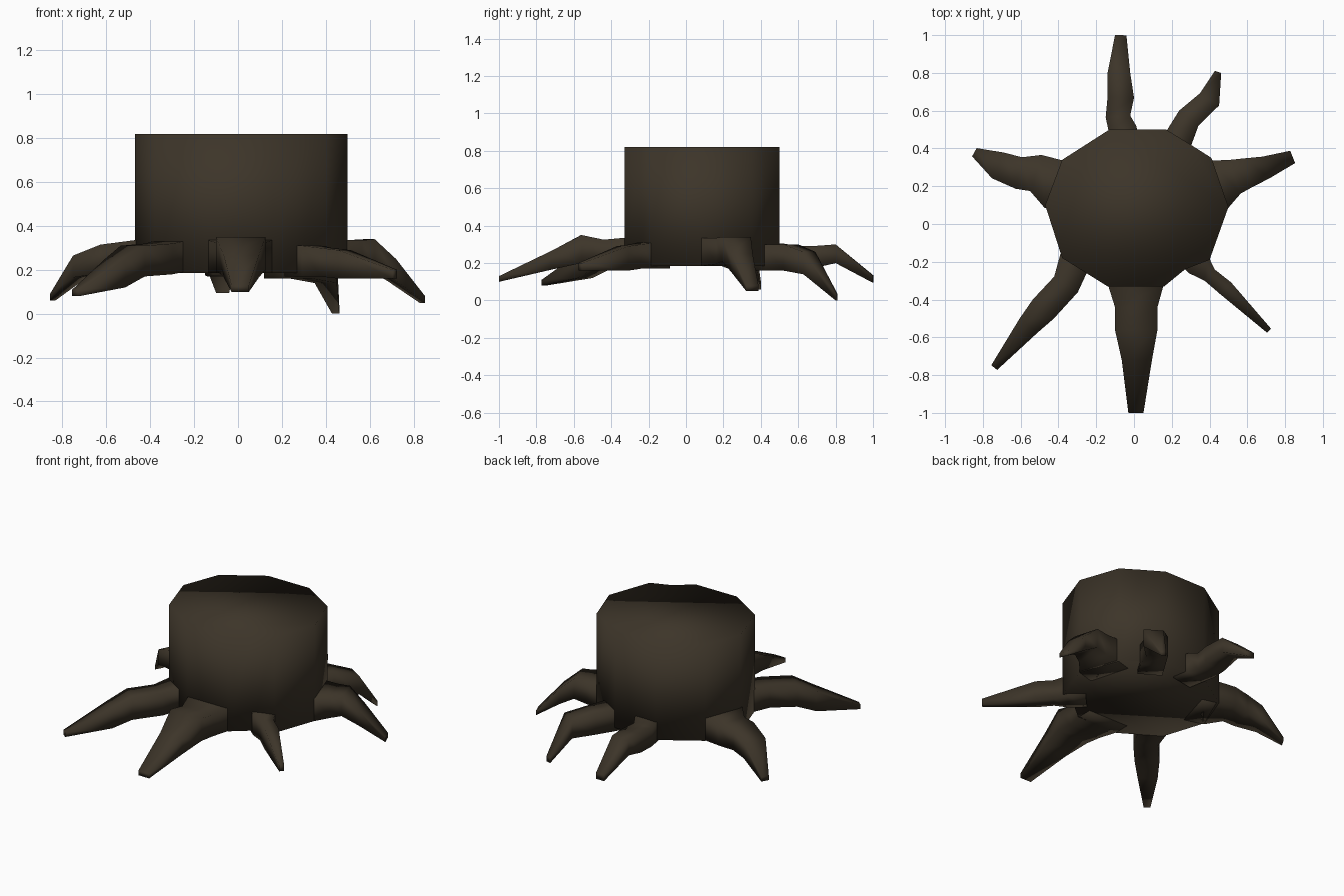
import bpy
import bmesh
from mathutils import Vector

cube = bpy.data.objects.get("Cube")
if cube:
    bpy.data.objects.remove(cube, do_unlink=True)

# One dark bark colour for everything
bark = bpy.data.materials.new("dark_bark")
bark.use_nodes = True
bark_color = (0.046, 0.035, 0.022, 1)
bark.diffuse_color = bark_color
bark.node_tree.nodes["Principled BSDF"].inputs["Base Color"].default_value = bark_color

TRUNK_AXIS = Vector((0.015, 0.085, 0))


def loft(name, rings):
    """Skin a row of equal point rings into a closed, smooth shaded object."""
    bm = bmesh.new()
    loops = [[bm.verts.new(point) for point in ring] for ring in rings]
    count = len(loops[0])
    for lower, upper in zip(loops, loops[1:]):
        for i in range(count):
            j = (i + 1) % count
            bm.faces.new((lower[i], lower[j], upper[j], upper[i]))
    bm.faces.new(list(reversed(loops[0])))
    bm.faces.new(loops[-1])
    bmesh.ops.recalc_face_normals(bm, faces=bm.faces)
    for face in bm.faces:
        face.smooth = True
    mesh = bpy.data.meshes.new(name)
    bm.to_mesh(mesh)
    bm.free()
    mesh.materials.append(bark)
    obj = bpy.data.objects.new(name, mesh)
    bpy.context.collection.objects.link(obj)
    return obj


def root(name, *sections):
    """Four-sided tapering root; each section is x, y, z, width, height."""
    centres = [Vector(section[:3]) for section in sections]
    sizes = [section[3:] for section in sections]
    # Anchor the root inside the trunk
    inner = centres[0].lerp(TRUNK_AXIS, 0.25)
    inner.z = centres[0].z
    centres.insert(0, inner)
    sizes.insert(0, sizes[0])
    rings = []
    last = len(centres) - 1
    for i, (centre, (width, height)) in enumerate(zip(centres, sizes)):
        along = centres[min(i + 1, last)] - centres[max(i - 1, 0)]
        side = Vector((-along.y, along.x, 0)).normalized() * width / 2
        up = Vector((0, 0, height / 2))
        rings.append([centre - side - up, centre + side - up,
                      centre + side + up, centre - side + up])
    return loft(name, rings)


# Trunk: straight prism with a notch on its front left
outline = [(-.13, .5), (.17, .5), (.3, .42), (.41, .35), (.5, .09), (.4, -.19),
           (.27, -.24), (.16, -.33), (-.14, -.33), (-.38, -.18), (-.47, .1), (-.38, .34)]
outline.reverse()
loft("trunk", [[(x, y, z) for x, y in outline] for z in (.185, .82)])

# Roots, spreading around the trunk
root("front_root", (.01, -.33, .26, .29, .15), (.012, -.44, .255, .225, .14),
     (.012, -.56, .275, .225, .15), (.015, -.72, .215, .16, .1), (.01, -1, .115, .08, .03))
root("front_right_root", (-.32, -.21, .26, .17, .14), (-.36, -.32, .25, .15, .14),
     (-.48, -.45, .24, .15, .14), (-.56, -.54, .185, .12, .13), (-.74, -.76, .095, .04, .03))
root("front_left_root", (.34, -.21, .24, .14, .14), (.4, -.27, .235, .08, .13),
     (.485, -.34, .225, .085, .13), (.715, -.565, .18, .03, .04))
root("left_root", (.45, .21, .26, .27, .15), (.53, .25, .265, .19, .14),
     (.6, .27, .275, .16, .13), (.7, .3, .2, .12, .1), (.84, .355, .065, .07, .03))
root("back_left_root", (.24, .46, .23, .15, .14), (.29, .56, .23, .13, .14),
     (.4, .66, .2, .12, .12), (.445, .805, .018, .035, .035))
root("back_root", (-.06, .5, .24, .15, .13), (-.085, .57, .235, .13, .12),
     (-.07, .67, .23, .14, .12), (-.08, .8, .25, .12, .1), (-.07, 1, .115, .06, .04))
root("right_root", (-.42, .21, .26, .27, .15), (-.52, .27, .26, .2, .13),
     (-.61, .27, .25, .17, .13), (-.72, .31, .215, .15, .1), (-.845, .38, .075, .05, .03))
